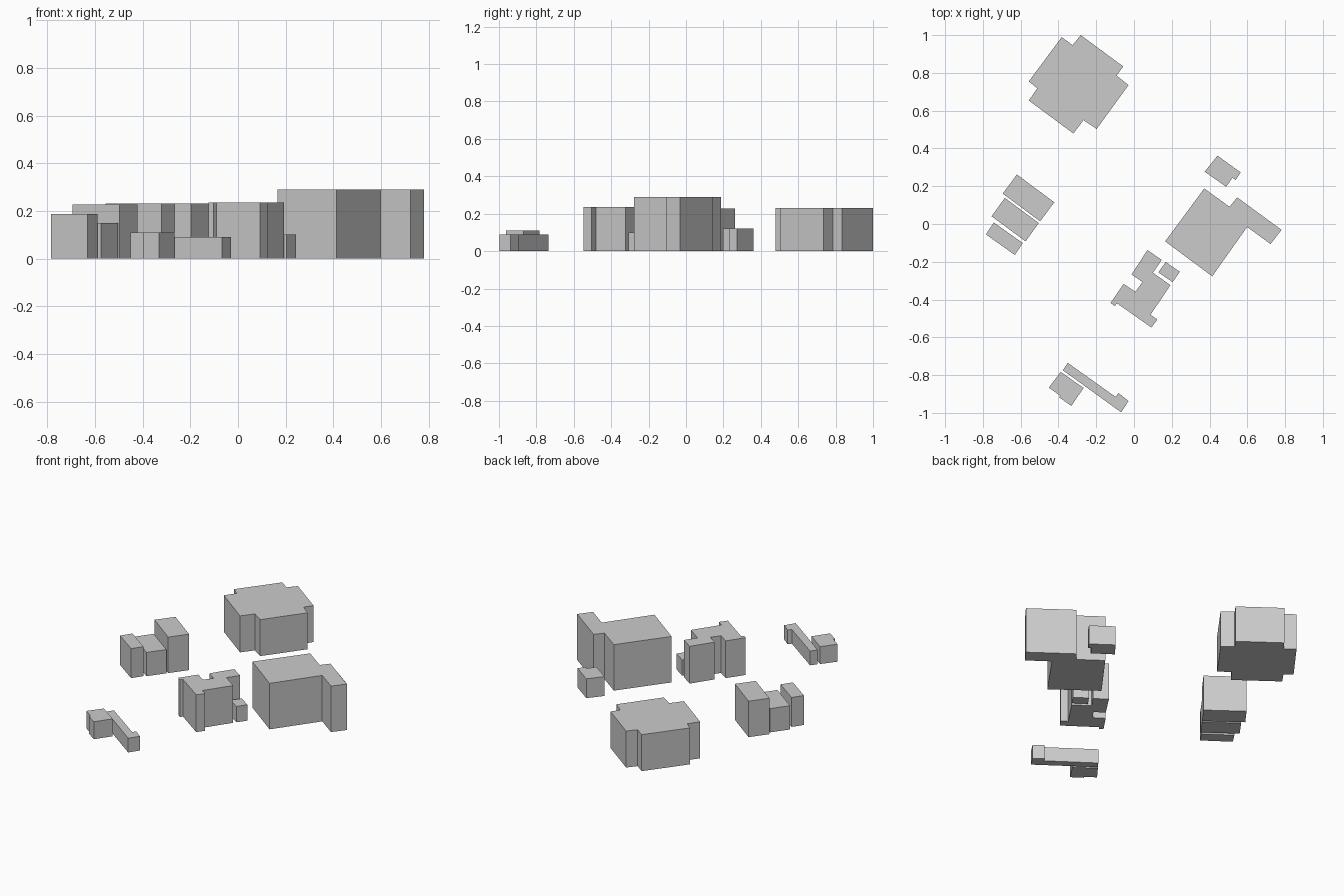
import bpy
import bmesh
from mathutils import Vector


def building(name, height, outline):
    """Extrude a ground-plan outline into a flat-roofed block."""
    bm = bmesh.new()
    base = bm.faces.new([bm.verts.new((x, y, 0)) for x, y in outline])
    top = bmesh.ops.extrude_face_region(bm, geom=[base], use_keep_orig=True)
    verts = [g for g in top["geom"] if isinstance(g, bmesh.types.BMVert)]
    bmesh.ops.translate(bm, vec=(0, 0, height), verts=verts)
    bmesh.ops.recalc_face_normals(bm, faces=bm.faces)
    mesh = bpy.data.meshes.new(name)
    bm.to_mesh(mesh)
    bm.free()
    obj = bpy.data.objects.new(name, mesh)
    bpy.context.collection.objects.link(obj)
    return obj


def box_building(name, height, a, b, c):
    """Rotated rectangular block from three consecutive corners."""
    a, b, c = Vector(a), Vector(b), Vector(c)
    return building(name, height, [a, b, c, a + c - b])


# Large cross-cornered block at the back
building("back_block", 0.23, [
    (-0.383, 0.989), (-0.325, 0.947), (-0.282, 1.0), (-0.057, 0.834),
    (-0.092, 0.786), (-0.029, 0.735), (-0.198, 0.503), (-0.267, 0.55),
    (-0.321, 0.479), (-0.557, 0.654), (-0.512, 0.718), (-0.557, 0.755)])

# Row of three houses on the left
box_building("row_house_tall", 0.227, (-0.695, 0.161), (-0.62, 0.262), (-0.422, 0.115))
box_building("row_house_middle", 0.15, (-0.754, 0.041), (-0.684, 0.138), (-0.504, 0.005))
box_building("row_house_end", 0.186, (-0.784, -0.055), (-0.742, 0.008), (-0.589, -0.101))

# Tall main building with side wing, and its outbuilding
building("main_building", 0.29, [
    (0.372, 0.188), (0.506, 0.091), (0.546, 0.141), (0.781, -0.031),
    (0.723, -0.106), (0.599, -0.016), (0.414, -0.277), (0.165, -0.092)])
building("main_outbuilding", 0.122, [
    (0.442, 0.362), (0.565, 0.273), (0.538, 0.233), (0.521, 0.245),
    (0.488, 0.197), (0.374, 0.277)])

# Stepped central building and small annex
building("central_building", 0.235, [
    (0.071, -0.138), (0.147, -0.19), (0.1, -0.258), (0.193, -0.324),
    (0.087, -0.481), (0.124, -0.505), (0.092, -0.548), (-0.09, -0.42),
    (-0.102, -0.434), (-0.124, -0.418), (-0.055, -0.317), (0.007, -0.359),
    (0.045, -0.307), (-0.013, -0.267)])
box_building("central_annex", 0.1, (0.129, -0.256), (0.168, -0.201), (0.243, -0.253))

# Low sheds at the front
building("long_shed", 0.09, [
    (-0.351, -0.735), (-0.098, -0.915), (-0.082, -0.895), (-0.029, -0.937),
    (-0.068, -0.997), (-0.377, -0.774)])
building("square_shed", 0.11, [
    (-0.388, -0.783), (-0.267, -0.868), (-0.332, -0.963), (-0.396, -0.918),
    (-0.39, -0.91), (-0.451, -0.866)])
